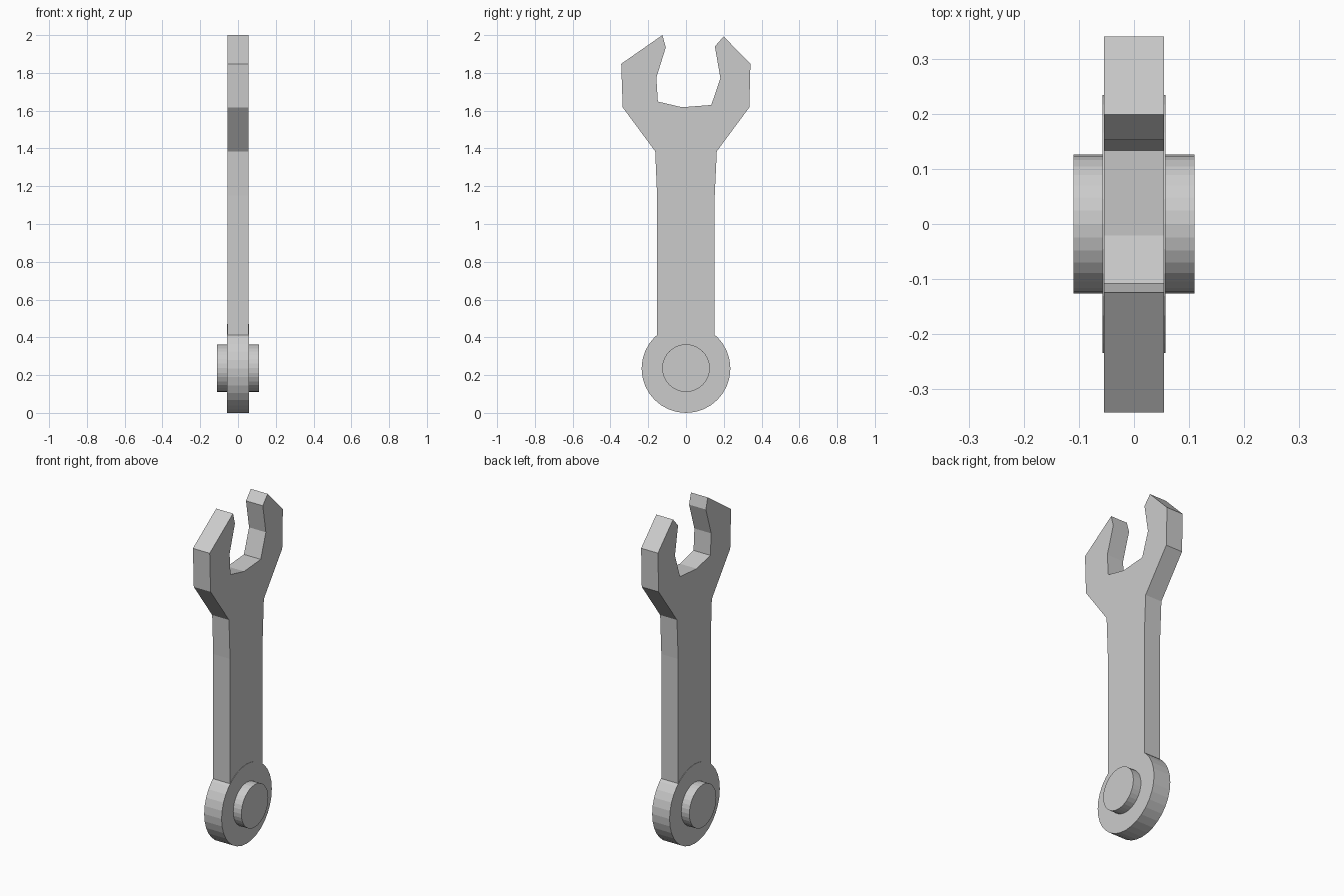
import bpy, bmesh, math
from mathutils import Matrix

if "Cube" in bpy.data.objects:
    bpy.data.objects.remove(bpy.data.objects["Cube"])


def finish(bm, name):
    bmesh.ops.recalc_face_normals(bm, faces=bm.faces)
    mesh = bpy.data.meshes.new(name)
    bm.to_mesh(mesh)
    bm.free()
    obj = bpy.data.objects.new(name, mesh)
    bpy.context.collection.objects.link(obj)
    return obj


def plate(name, profile, half):
    """Extrude a (y, z) outline symmetrically along x."""
    bm = bmesh.new()
    face = bm.faces.new([bm.verts.new((-half, y, z)) for y, z in profile])
    ext = bmesh.ops.extrude_face_region(bm, geom=[face], use_keep_orig=True)
    moved = [g for g in ext["geom"] if isinstance(g, bmesh.types.BMVert)]
    bmesh.ops.translate(bm, verts=moved, vec=(2 * half, 0, 0))
    return finish(bm, name)


def disc(name, radius, half, z, sides=32):
    """Flat-shaded cylinder lying along x."""
    bm = bmesh.new()
    bmesh.ops.create_cone(
        bm, cap_ends=True, segments=sides, radius1=radius, radius2=radius,
        depth=2 * half,
        matrix=Matrix.Translation((0, 0, z)) @ Matrix.Rotation(math.pi / 2, 4, 'Y'))
    return finish(bm, name)


# Handle and open jaw in one outline
plate("wrench_body", [
    (-0.153, 0.40), (-0.153, 1.15), (-0.163, 1.385), (-0.335, 1.617),
    (-0.343, 1.848), (-0.125, 2.0), (-0.107, 1.935), (-0.157, 1.775),
    (-0.149, 1.648), (-0.021, 1.618), (0.134, 1.63), (0.182, 1.772),
    (0.153, 1.94), (0.199, 1.993), (0.341, 1.848), (0.335, 1.617),
    (0.163, 1.385), (0.152, 1.15), (0.152, 0.40)], 0.055)

# Round end and the pin through it
disc("round_end", 0.235, 0.057, 0.235)
disc("pivot_pin", 0.126, 0.11, 0.237)
